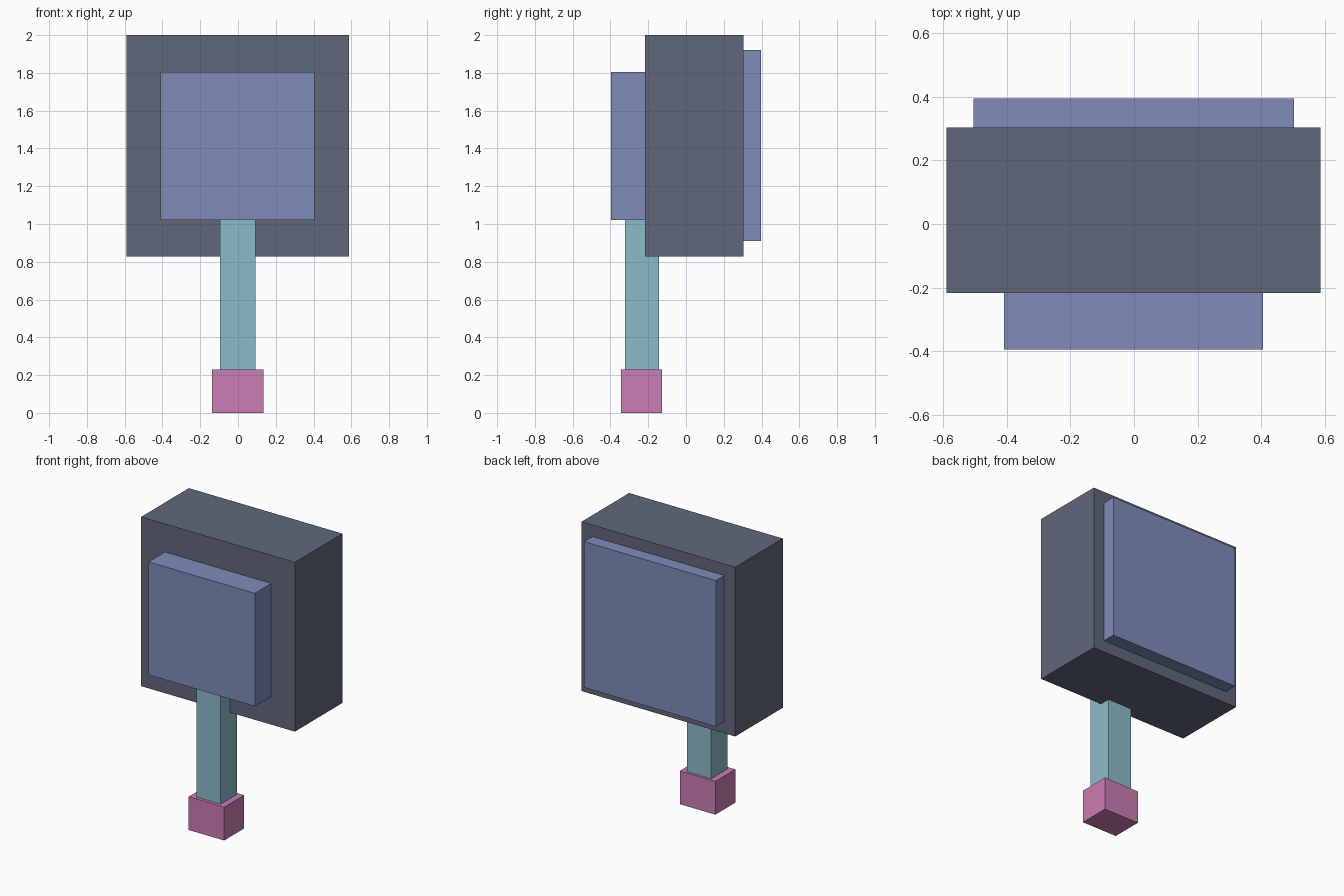
import bpy
import bmesh
from mathutils import Vector

cube = bpy.data.objects.get("Cube")
if cube:
    bpy.data.objects.remove(cube, do_unlink=True)


def material(name, colour):
    mat = bpy.data.materials.new(name)
    mat.use_nodes = True
    mat.diffuse_color = (*colour, 1)
    for node in mat.node_tree.nodes:
        if node.type == 'BSDF_PRINCIPLED':
            node.inputs["Base Color"].default_value = (*colour, 1)
    return mat


def box(name, low, high, mat):
    """Box spanning two opposite corners."""
    low, high = Vector(low), Vector(high)
    centre, size = (low + high) / 2, high - low
    bm = bmesh.new()
    bmesh.ops.create_cube(bm, size=1)
    bmesh.ops.scale(bm, vec=size, verts=bm.verts)
    mesh = bpy.data.meshes.new(name)
    bm.to_mesh(mesh)
    bm.free()
    mesh.materials.append(mat)
    obj = bpy.data.objects.new(name, mesh)
    obj.location = centre
    bpy.context.collection.objects.link(obj)
    return obj


slate = material("slate grey", (0.115, 0.137, 0.195))
blue = material("dusty blue", (0.209, 0.263, 0.479))
teal = material("pale teal", (0.263, 0.497, 0.591))
pink = material("orchid pink", (0.591, 0.205, 0.451))

# Head: thick block with a raised plate on each face
box("head_block", (-0.59, -0.217, 0.827), (0.588, 0.304, 2.0), slate)
box("front_plate", (-0.409, -0.396, 1.022), (0.406, -0.217, 1.805), blue)
box("back_plate", (-0.506, 0.304, 0.909), (0.504, 0.396, 1.92), blue)

# Handle: square shaft ending in a wider grip block
box("handle_shaft", (-0.094, -0.322, 0.23), (0.092, -0.142, 1.022), teal)
box("handle_end", (-0.137, -0.344, 0), (0.135, -0.126, 0.231), pink)
